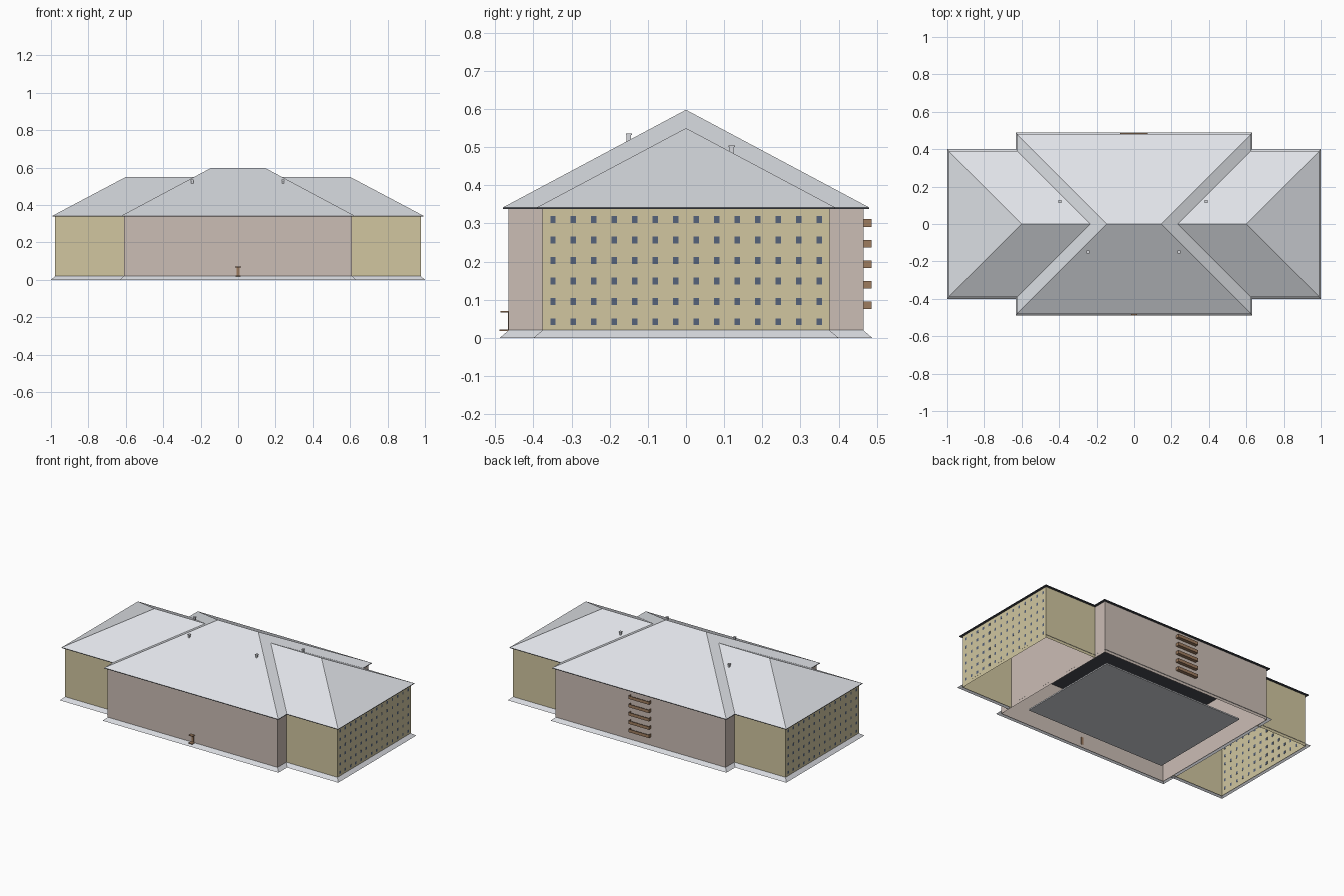
import bpy, bmesh

if "Cube" in bpy.data.objects:
    bpy.data.objects.remove(bpy.data.objects["Cube"])


def srgb(r, g, b):
    f = lambda c: (c / 255 / 12.92) if c < 10 else ((c / 255 + 0.055) / 1.055) ** 2.4
    return (f(r), f(g), f(b), 1)


def material(name, rgb):
    m = bpy.data.materials.new(name)
    m.diffuse_color = srgb(*rgb)
    m.use_nodes = True
    m.node_tree.nodes["Principled BSDF"].inputs["Base Color"].default_value = m.diffuse_color
    return m


YELLOW = material("ochre wall", (209, 198, 160))
PINK = material("dusty pink wall", (203, 189, 181))
ROOF = material("pale grey roof", (225, 228, 233))
PLINTH = material("light grey stone", (215, 217, 222))
DARK = material("dark eave", (72, 75, 82))
BROWN = material("brown balcony", (158, 124, 95))
GLASS = material("blue grey glass", (85, 98, 122))


def make(name, bm, mat):
    me = bpy.data.meshes.new(name)
    bm.to_mesh(me)
    bm.free()
    me.materials.append(mat)
    ob = bpy.data.objects.new(name, me)
    bpy.context.collection.objects.link(ob)
    return ob


def add_box(bm, x0, x1, y0, y1, z0, z1):
    vs = bmesh.ops.create_cube(bm, size=1)["verts"]
    for v in vs:
        v.co.x = x0 if v.co.x < 0 else x1
        v.co.y = y0 if v.co.y < 0 else y1
        v.co.z = z0 if v.co.z < 0 else z1


def box(name, mat, *dims):
    bm = bmesh.new()
    add_box(bm, *dims)
    return make(name, bm, mat)


def strip(name, mat, low, z0, high, z1, closed=True):
    """Band of faces between a lower and an upper outline."""
    bm = bmesh.new()
    a = [bm.verts.new((x, y, z0)) for x, y in low]
    b = [bm.verts.new((x, y, z1)) for x, y in high]
    n = len(a)
    for i in range(n if closed else n - 1):
        j = (i + 1) % n
        bm.faces.new((a[i], a[j], b[j], b[i]))
    return make(name, bm, mat)


def rect(x, y):
    return [(-x, -y), (x, -y), (x, y), (-x, y)]


def wing(s, x, y, inner=0.61):
    pts = [(inner, -y), (x, -y), (x, y), (inner, y)]
    return pts if s > 0 else [(-px, py) for px, py in reversed(pts)]


def hip_roof(name, x, y, z, ridge, top):
    bm = bmesh.new()
    c = [bm.verts.new((px, py, z)) for px, py in rect(x, y)]
    l, r = bm.verts.new((-ridge, 0, top)), bm.verts.new((ridge, 0, top))
    for f in ((c[0], c[1], r, l), (c[1], c[2], r), (c[2], c[3], l, r), (c[3], c[0], l)):
        bm.faces.new(f)
    return make(name, bm, ROOF)


# Central block walls and sloped plinth
strip("central_walls", PINK, rect(0.61, 0.465), 0, rect(0.61, 0.465), 0.34)
strip("central_plinth", PLINTH, rect(0.632, 0.488), 0, rect(0.61, 0.465), 0.02)

# Wing walls and plinths
for s, side in ((1, "right"), (-1, "left")):
    w = wing(s, 0.978, 0.376)
    strip(side + "_wing_walls", YELLOW, w, 0, w, 0.34, False)
    strip(side + "_wing_plinth", PLINTH, wing(s, 1.0, 0.4), 0, w, 0.02, False)

# Hipped roofs with dark eave boards
hip_roof("central_roof", 0.625, 0.48, 0.342, 0.145, 0.598)
hip_roof("wing_roof", 0.993, 0.391, 0.342, 0.6, 0.55)
box("central_eave", DARK, -0.625, 0.625, -0.48, 0.48, 0.338, 0.342)
box("wing_eave", DARK, -0.993, 0.993, -0.391, 0.391, 0.3382, 0.3418)

# Ground floor slab inside the central block
box("ground_floor", PLINTH, -0.5, 0.5, -0.35, 0.35, 0.012, 0.02)

# Chimneys with caps
for i, (x, y, top) in enumerate(((-0.395, 0.12, 0.505), (0.385, 0.12, 0.505),
                                 (-0.245, -0.15, 0.536), (0.24, -0.15, 0.536))):
    bm = bmesh.new()
    add_box(bm, x - 0.006, x + 0.006, y - 0.006, y + 0.006, top - 0.04, top - 0.004)
    add_box(bm, x - 0.008, x + 0.008, y - 0.008, y + 0.008, top - 0.004, top)
    make(f"chimney_{i + 1}", bm, PLINTH)

# Open-topped balconies up the back wall
for i in range(5):
    z = 0.075 + 0.054 * i
    bm = bmesh.new()
    add_box(bm, -0.074, 0.072, 0.465, 0.487, z, z + 0.003)
    add_box(bm, -0.074, 0.072, 0.484, 0.487, z, z + 0.02)
    add_box(bm, -0.074, -0.071, 0.465, 0.487, z, z + 0.02)
    add_box(bm, 0.069, 0.072, 0.465, 0.487, z, z + 0.02)
    make(f"balcony_{i + 1}", bm, BROWN)

# Front entrance: door, canopy and step
box("front_door", BROWN, -0.008, 0.008, -0.4662, -0.464, 0.02, 0.068)
box("door_canopy", BROWN, -0.015, 0.015, -0.486, -0.465, 0.067, 0.071)
box("door_step", BROWN, -0.014, 0.014, -0.489, -0.465, 0.018, 0.022)

# Window panes set almost flush in the wing ends
bm = bmesh.new()
for s in (-1, 1):
    for row in range(6):
        for col in range(14):
            y, z = -0.349 + 0.0537 * col, 0.042 + 0.0537 * row
            x0, x1 = sorted((s * 0.977, s * 0.9782))
            add_box(bm, x0, x1, y - 0.007, y + 0.007, z - 0.009, z + 0.009)
make("wing_windows", bm, GLASS)
